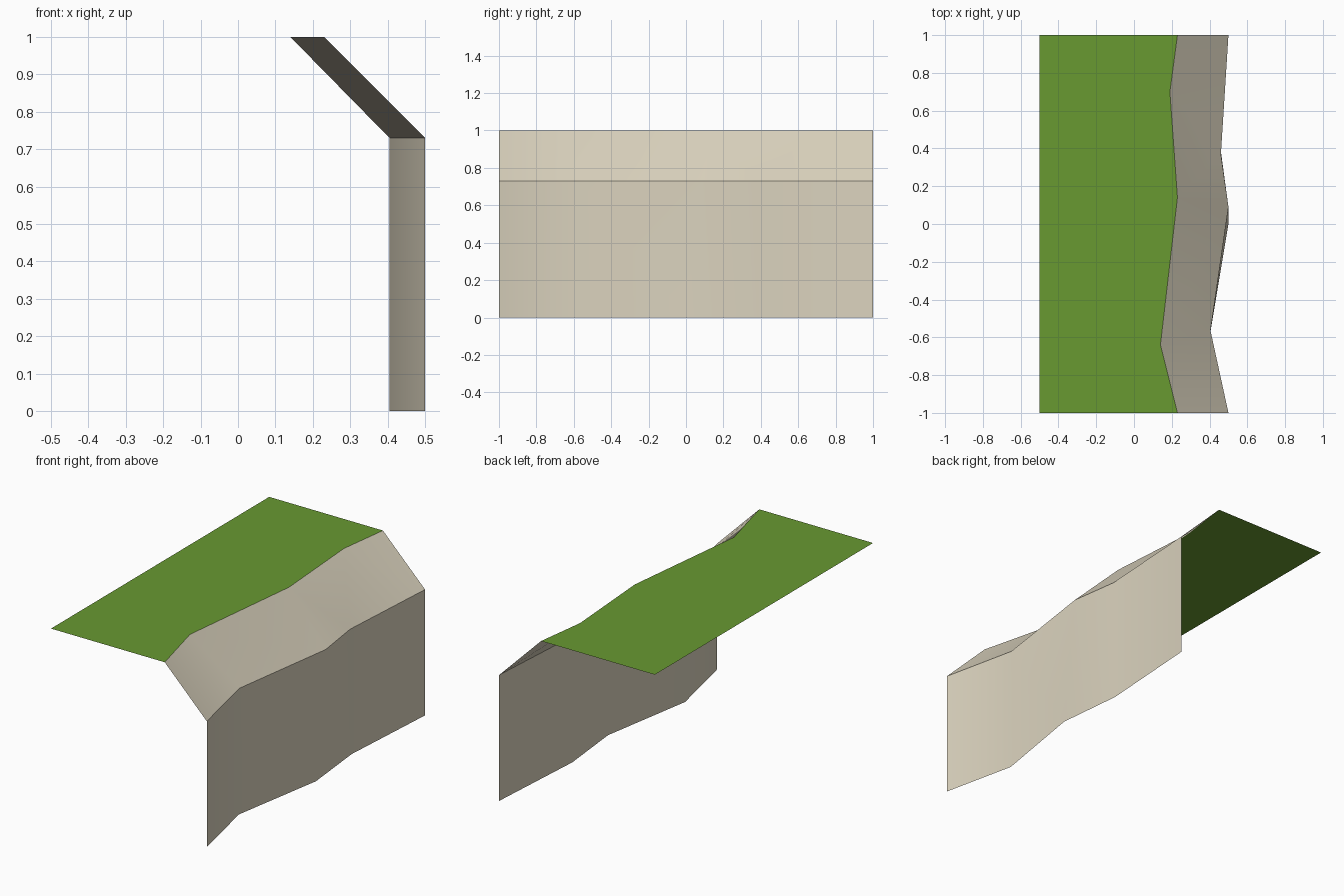
import bpy
import bmesh
import math

if "Cube" in bpy.data.objects:
    bpy.data.objects.remove(bpy.data.objects["Cube"])


def material(name, colour):
    mat = bpy.data.materials.new(name)
    mat.diffuse_color = (*colour, 1)
    mat.use_nodes = True
    mat.node_tree.nodes["Principled BSDF"].inputs["Base Color"].default_value = mat.diffuse_color
    return mat


def loft(name, lines, mat):
    """Join neighbouring polylines with strips of quads."""
    bm = bmesh.new()
    rows = [[bm.verts.new(p) for p in line] for line in lines]
    for a, b in zip(rows, rows[1:]):
        for i in range(len(a) - 1):
            bm.faces.new((a[i], b[i], b[i + 1], a[i + 1]))
    mesh = bpy.data.meshes.new(name)
    bm.to_mesh(mesh)
    bm.free()
    mesh.materials.append(mat)
    obj = bpy.data.objects.new(name, mesh)
    bpy.context.collection.objects.link(obj)
    return obj


def line(points, z):
    return [(x, y, z) for x, y in points]


# Wavy edges running front to back, as (x, y)
rim = [(.23, -1), (.14, -.64), (.23, .14), (.19, .70), (.23, 1)]
ledge = [(.5, -1), (.405, -.565), (.5, .09), (.46, .37), (.5, 1)]
foot = [(.5, -1), (.405, -.57), (.5, 0), (.46, .385), (.5, 1)]
back = [(-.5, y) for _, y in rim]

grass = material("grass green", (.138, .319, .031))
stone = material("pale stone", (.716, .658, .521))

# Flat grassy top
loft("grass_top", [line(back, 1), line(rim, 1)], grass)

# Sloping shoulder and upright wall, smooth along the waves
cliff = loft("cliff_face", [line(rim, 1), line(ledge, .73), line(foot, 0)], stone)
bpy.context.view_layer.objects.active = cliff
cliff.select_set(True)
bpy.ops.object.shade_smooth_by_angle(angle=math.radians(32))
